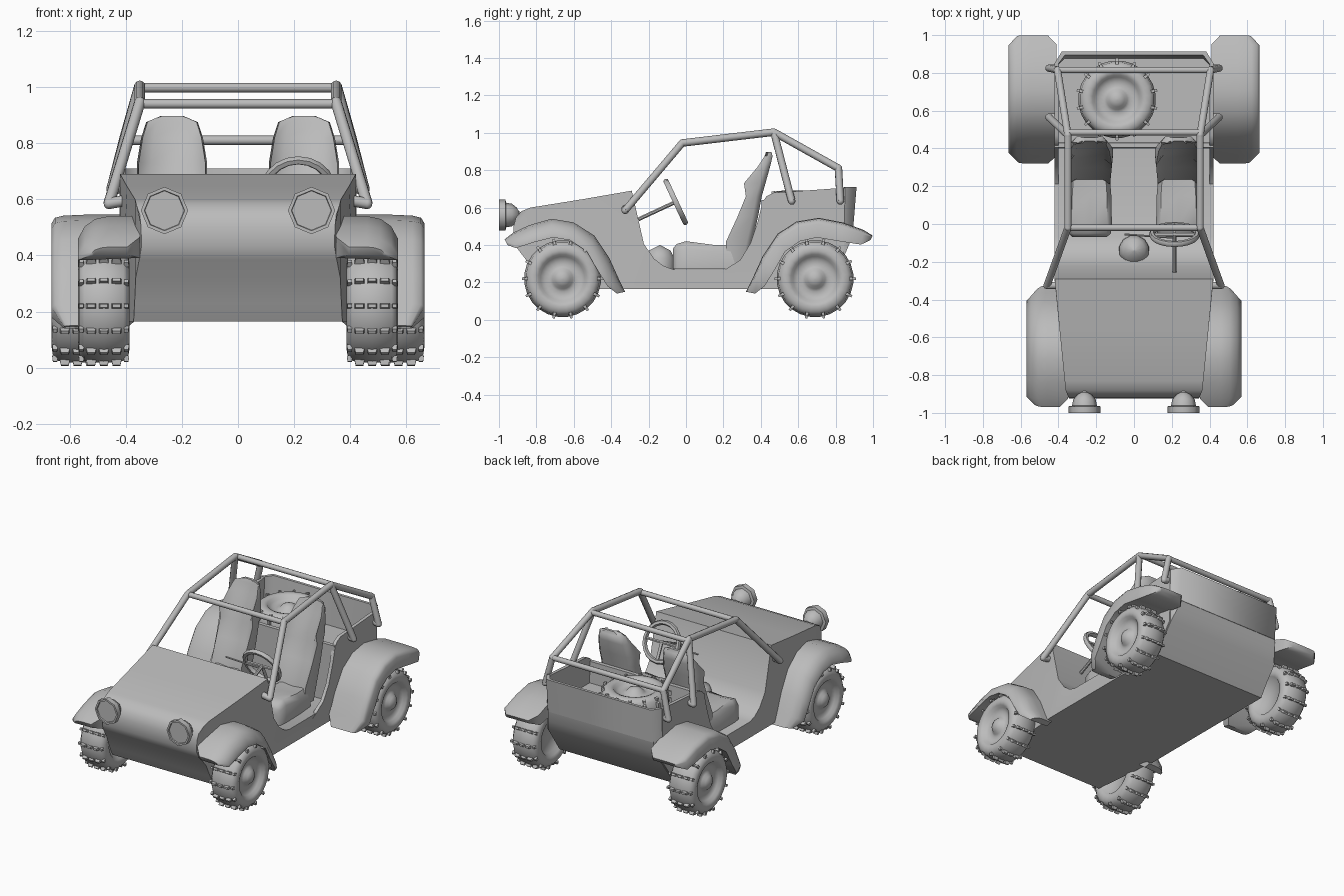
import bpy, bmesh, math
from mathutils import Vector, Matrix

if "Cube" in bpy.data.objects:
    bpy.data.objects.remove(bpy.data.objects["Cube"])

grey = bpy.data.materials.new("plain_grey")
grey.diffuse_color = (0.5, 0.5, 0.5, 1)
grey.use_nodes = True
grey.node_tree.nodes["Principled BSDF"].inputs["Base Color"].default_value = grey.diffuse_color


def finish(name, bm, angle=40):
    """Turn a bmesh into a shaded object."""
    bmesh.ops.recalc_face_normals(bm, faces=bm.faces[:])
    me = bpy.data.meshes.new(name)
    bm.to_mesh(me)
    bm.free()
    ob = bpy.data.objects.new(name, me)
    bpy.context.collection.objects.link(ob)
    me.materials.append(grey)
    bpy.ops.object.select_all(action='DESELECT')
    ob.select_set(True)
    bpy.context.view_layer.objects.active = ob
    bpy.ops.object.shade_smooth_by_angle(angle=math.radians(angle))
    return ob


def loft(bm, rings, caps=True):
    """Skin closed rings of points that all have the same count."""
    vs = [[bm.verts.new(p) for p in r] for r in rings]
    n = len(vs[0])
    for a, b in zip(vs, vs[1:]):
        for i in range(n):
            j = (i + 1) % n
            bm.faces.new((a[i], a[j], b[j], b[i]))
    if caps:
        for ring in (vs[0], vs[-1]):
            f = bm.faces.new(ring)
            f.normal_update()
            bmesh.ops.triangulate(bm, faces=[f])


def spin(bm, profile, segs, mat, phase=.5):
    """Revolve (axial, radius) points around local x, then place by mat."""
    angles = [2 * math.pi * (k + phase) / segs for k in range(segs)]
    loft(bm, [[mat @ Vector((a, max(r, 1e-4) * math.cos(t), max(r, 1e-4) * math.sin(t)))
               for t in angles] for a, r in profile])


def tube(bm, a, b, r, segs=10):
    a, b = Vector(a), Vector(b)
    d = b - a
    mat = Matrix.Translation(a) @ d.to_track_quat('X', 'Z').to_matrix().to_4x4()
    spin(bm, [(0, r), (d.length, r)], segs, mat)


def ball(bm, p, r):
    bmesh.ops.create_uvsphere(bm, u_segments=10, v_segments=6, radius=r,
                              matrix=Matrix.Translation(p))


def half_width(y):
    """Half width of the body along its length."""
    keys = [(-.935, .34), (-.88, .362), (-.3, .42), (.84, .42), (.9, .38)]
    for (y0, w0), (y1, w1) in zip(keys, keys[1:]):
        if y <= y1:
            return w0 + (w1 - w0) * max(0, (y - y0) / (y1 - y0))
    return keys[-1][1]


# Main body: nose, hood, dashboard, floor, bulkhead and rear tray
profile = [(-.78, .165), (-.815, .23), (-.855, .32), (-.905, .385), (-.925, .43), (-.922, .5), (-.91, .545),
           (-.88, .58), (-.83, .6), (-.55, .645), (-.29, .69), (-.225, .405), (-.17, .326),
           (-.12, .288), (-.07, .27), (.4, .27), (.405, .64), (.43, .64), (.435, .5),
           (.84, .5), (.893, .5), (.88, .42), (.85, .35), (.72, .165), (-.3, .165)]
bm = bmesh.new()
loft(bm, [[(s, y, z) for y, z in profile] for s in (-1, 1)])
for v in bm.verts:
    v.co.x *= half_width(v.co.y)
finish("body", bm, 50)

# Rear side panels beside the seats and tray
panel = [(.18, .25), (.22, .275), (.29, .32), (.345, .41), (.385, .53), (.41, .63), (.43, .66),
         (.47, .68), (.56, .685), (.85, .706), (.845, .35), (.78, .26)]
for s, side in ((-1, "left"), (1, "right")):
    bm = bmesh.new()
    loft(bm, [[(s * x, y, z) for y, z in panel] for x in (.4, .422)])
    finish(side + "_rear_panel", bm)

# Tailgate wrapping around the rear corners
bm = bmesh.new()
rings = []
for x, y in ((-.421, .85), (-.383, .912), (.383, .912), (.421, .85)):
    xi, yi = x * .955, y - (.018 if y > .9 else .005)
    low = .018 if y > .9 else .005
    rings.append([(x, y - low, .49), (x, y, .71), (xi, yi, .71), (xi, yi - low, .49)])
loft(bm, rings)
finish("tailgate", bm, 60)

# Fenders: rounded arches between an outer and an inner curve
front_arch = [((-.97, .43), (-.955, .4)), ((-.925, .465), (-.91, .383)), ((-.84, .505), (-.81, .415)),
              ((-.72, .54), (-.71, .44)), ((-.6, .52), (-.62, .425)), ((-.49, .45), (-.53, .365)),
              ((-.41, .33), (-.47, .26)), ((-.36, .22), (-.42, .18)), ((-.325, .15), (-.37, .14))]
rear_arch = [((.998, .45), (.985, .425)), ((.95, .48), (.935, .402)), ((.84, .52), (.82, .42)),
             ((.71, .545), (.7, .44)), ((.59, .525), (.61, .42)), ((.49, .46), (.53, .365)),
             ((.41, .34), (.47, .26)), ((.36, .23), (.42, .18)), ((.32, .15), (.37, .14))]
domed = ((0, 0), (.5, 0), (.72, .1), (.89, .36), (1, .8), (1, 1), (.93, 1), (0, .9))
square = ((0, 0), (.55, 0), (.83, .03), (.95, .1), (1, .3), (1, 1), (.93, 1), (0, .9))
for label, arch, section, x0, x1 in (("front", front_arch, domed, .35, .57),
                                     ("rear", rear_arch, square, .41, .665)):
    for s, side in ((-1, "left"), (1, "right")):
        bm = bmesh.new()
        rings = []
        for k, (o, i) in enumerate(arch):
            inset = .045 if k in (0, len(arch) - 1) else 0
            a, w = x0 + inset, x1 - x0 - 2 * inset
            rings.append([(s * (a + u * w), o[0] + (i[0] - o[0]) * t, o[1] + (i[1] - o[1]) * t)
                          for u, t in section])
        loft(bm, rings)
        finish(f"{side}_{label}_fender", bm, 50)

# Wheels with knobbly tyres, dished rims and hub domes
tyre = [(-.06, 0), (-.06, .11), (-.085, .125), (-.092, .15), (-.088, .175), (-.07, .197), (0, .206),
        (.07, .197), (.088, .175), (.092, .15), (.085, .13), (.066, .118), (.056, .095), (.054, .07),
        (.062, .055), (.08, .04), (.09, .018), (.092, 0)]


def wheel(name, mat):
    bm = bmesh.new()
    spin(bm, tyre, 24, mat)
    for k in range(14):
        turn = Matrix.Rotation(2 * math.pi * (k + .5) / 14, 4, 'X')
        for x in (-.08, -.045, 0, .045, .08):
            r, w = (.208, .036) if abs(x) < .06 else (.194, .02)
            geo = bmesh.ops.create_cube(bm, size=1, matrix=Matrix.Translation((x, 0, r))
                                        @ Matrix.Diagonal((w, .018, .02, 1)))
            for v in geo["verts"]:
                if v.co.z > r:
                    v.co.x += (x - v.co.x) * .25
                    v.co.y *= .7
                v.co = mat @ turn @ v.co
    finish(name, bm, 60)


for label, x, y in (("front", .478, -.66), ("rear", .572, .69)):
    wheel(f"right_{label}_wheel", Matrix.Translation((x, y, .22)))
    wheel(f"left_{label}_wheel", Matrix.Translation((-x, y, .22)) @ Matrix.Rotation(math.pi, 4, 'Z'))
wheel("spare_wheel", Matrix.Translation((-.09, .66, .598)) @ Matrix.Rotation(-math.pi / 2, 4, 'Y'))

# Roll cage
bm = bmesh.new()
R = .02
for s in (-1, 1):
    path = [(s * .46, -.325, .585), (s * .35, -.02, .945), (s * .35, .47, 1.003),
            (s * .405, .815, .81), (s * .45, .825, .635)]
    for a, b in zip(path, path[1:]):
        tube(bm, a, b, R)
    for p in path[1:-1]:
        ball(bm, p, R)
    tube(bm, path[2], (s * .45, .565, .635), R)
    for p in (path[0], path[-1], (s * .45, .565, .635)):
        tube(bm, (s * .405, p[1], p[2] + .01), p, R)
        ball(bm, p, R)
for x, y, z in ((.35, -.02, .94), (.35, .485, .998), (.405, .815, .81)):
    tube(bm, (-x, y, z), (x, y, z), .017)
finish("roll_cage", bm)

# Seats: cushion and bolstered back
for s, side in ((-1, "left"), (1, "right")):
    c = s * .235
    bm = bmesh.new()
    rings = []
    for y, w, top in ((-.07, .09, .38), (-.05, .112, .405), (0, .118, .42), (.15, .115, .4), (.27, .105, .4)):
        rings.append([(c - w, y, .272), (c - w, y, top - .035), (c - w * .8, y, top), (c, y, top - .008),
                      (c + w * .8, y, top), (c + w, y, top - .035), (c + w, y, .272)])
    loft(bm, rings)
    finish(side + "_seat_cushion", bm, 60)
    bm = bmesh.new()
    rings = []
    # (height, back y, front y, bolster y, half width)
    for z, yb, yf, yo, w in ((.3, .33, .22, .21, .108), (.42, .355, .24, .215, .115), (.55, .385, .3, .275, .121),
                             (.66, .405, .345, .32, .125), (.73, .425, .37, .31, .125),
                             (.82, .45, .41, .385, .11), (.875, .463, .43, .42, .092), (.897, .457, .44, .44, .04)):
        rings.append([(c - w * .75, yb, z), (c - w, yb - .03, z), (c - w * .95, yo, z), (c - w * .6, yf, z),
                      (c + w * .6, yf, z), (c + w * .95, yo, z), (c + w, yb - .03, z), (c + w * .75, yb, z)])
    loft(bm, rings)
    finish(side + "_seat_back", bm, 60)

# Steering wheel, spokes, column and stalk
hub = Vector((.215, -.055, .63))
axis = Vector((0, -.9, -.42)).normalized()
up = Vector((0, -.42, .9)).normalized()
side_dir = Vector((1, 0, 0))
N, M = 20, 6
bm = bmesh.new()
ring = []
for k in range(N + 1):
    a = 2 * math.pi * k / N
    d = side_dir * math.cos(a) + up * math.sin(a)
    ring.append([hub + d * (.12 + .016 * math.cos(2 * math.pi * j / M))
                 + axis * .016 * math.sin(2 * math.pi * j / M) for j in range(M)])
loft(bm, ring, caps=False)
bmesh.ops.remove_doubles(bm, verts=bm.verts[:], dist=1e-5)
for a in (0, 180, 270):
    t = math.radians(a)
    tube(bm, hub, hub + (side_dir * math.cos(t) + up * math.sin(t)) * .12, .01, 6)
finish("steering_wheel", bm, 60)
bm = bmesh.new()
tube(bm, hub, hub + axis * .22, .011, 8)
tube(bm, hub + axis * .02, (-.05, -.055, .62), .006, 6)
finish("steering_column", bm)

# Gear lever boot on the floor
bm = bmesh.new()
spin(bm, [(0, .082), (.06, .08), (.1, .06), (.13, 0)], 12,
     Matrix.Translation((0, -.14, .27)) @ Matrix.Rotation(-math.pi / 2, 4, 'Y'))
finish("gear_boot", bm, 60)

# Headlights: eight-sided lamps with domed backs and short mounts
for s, side in ((-1, "left"), (1, "right")):
    bm = bmesh.new()
    mat = Matrix.Translation((s * .262, -1, .56)) @ Matrix.Rotation(math.pi / 2, 4, 'Z')
    spin(bm, [(.008, 0), (.008, .07), (0, .072), (0, .084), (.035, .084), (.038, .066), (.07, .06),
              (.095, .04), (.108, .018), (.13, .015)], 8, mat, 0)
    tube(bm, (s * .262, -.93, .56), (s * .262, -.88, .55), .02, 8)
    finish(side + "_headlight", bm, 50)
